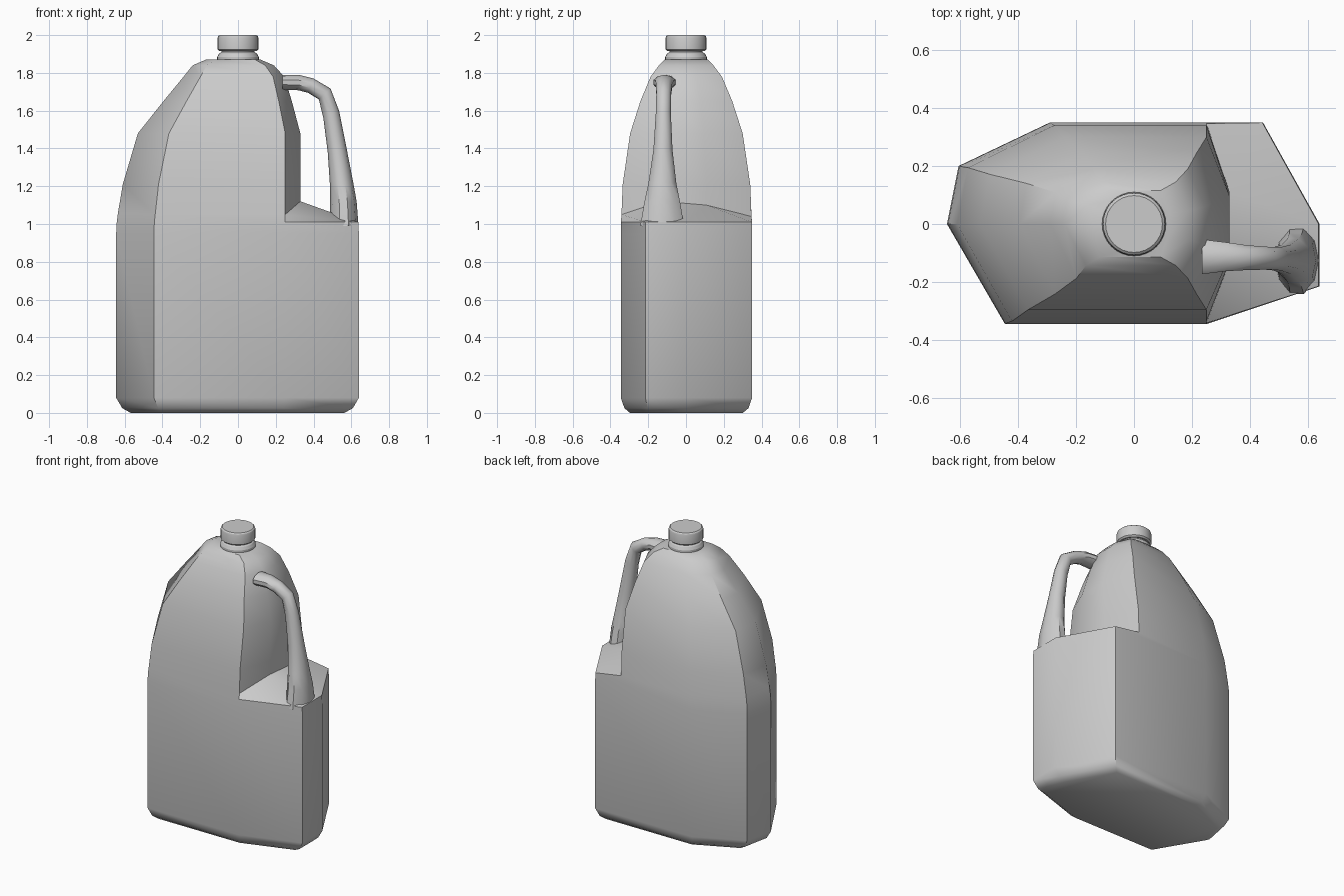
import bpy, bmesh
from math import cos, sin, tau
from mathutils import Vector

if "Cube" in bpy.data.objects:
    bpy.data.objects.remove(bpy.data.objects["Cube"])


def loft(name, rings, angle=0.7):
    """Skin a list of equal-sized point rings and close both ends."""
    bm = bmesh.new()
    vs = [[bm.verts.new(p) for p in r] for r in rings]
    n = len(vs[0])
    for a, b in zip(vs, vs[1:]):
        for i in range(n):
            j = (i + 1) % n
            bm.faces.new((a[i], a[j], b[j], b[i]))
    bm.faces.new(vs[0])
    bm.faces.new(vs[-1])
    bmesh.ops.recalc_face_normals(bm, faces=bm.faces)
    me = bpy.data.meshes.new(name)
    bm.to_mesh(me)
    bm.free()
    ob = bpy.data.objects.new(name, me)
    bpy.context.collection.objects.link(ob)
    bpy.ops.object.select_all(action='DESELECT')
    ob.select_set(True)
    bpy.context.view_layer.objects.active = ob
    bpy.ops.object.shade_smooth_by_angle(angle=angle)
    return ob


def lathe(name, profile, n=32):
    return loft(name, [[(r * cos(tau * i / n), r * sin(tau * i / n), z)
                        for i in range(n)] for r, z in profile], 0.5)


# Body: eight-sided footprint, notched on the right above the shoulder
foot = [(-.645, 0), (-.605, .2), (-.29, .35), (.445, .35),
        (.64, 0), (.64, -.215), (.25, -.345), (-.445, -.345)]
notch = [(-.645, 0), (-.605, .2), (-.29, .35), (.25, .35),
         (.33, .11), (.33, -.13), (.25, -.345), (-.445, -.345)]
notch_z = [1.06, 1.06, 1.05, 1.04, 1.10, 1.12, 1.05, 1.05]

rings = [[(x * sx, y * sy, z) for x, y in foot]
         for z, sx, sy in [(0, .88, .86), (.025, .95, .945), (.08, 1, 1),
                           (.95, 1, 1), (1.01, .995, .998)]]
rings.append([(x * (.985 if x < 0 else 1), y * .99, z)
              for (x, y), z in zip(notch, notch_z)])
for z, left, right, half in [(1.21, .61, .33, .34), (1.48, .53, .33, .30),
                             (1.65, .395, .285, .245), (1.78, .288, .245, .19),
                             (1.84, .24, .19, .145), (1.87, .17, .12, .115)]:
    rings.append([(x * (left / .645 if x < 0 else right / .33), y * half / .35, z)
                  for x, y in notch])
loft("jug_body", rings)

# Handle: outer x,z / inner x,z / centre y / half width
stations = [(.235, 1.79, .235, 1.71, -.113, .063), (.32, 1.79, .32, 1.708, -.113, .052),
            (.40, 1.77, .37, 1.695, -.116, .045), (.49, 1.717, .428, 1.66, -.118, .041),
            (.535, 1.60, .452, 1.56, -.12, .042), (.575, 1.40, .475, 1.38, -.122, .053),
            (.61, 1.22, .487, 1.2, -.125, .078), (.628, 1.12, .488, 1.1, -.126, .10),
            (.638, .99, .485, .99, -.126, .122)]
N = 10
handle = []
for ox, oz, ix, iz, yc, hw in stations:
    o, i = Vector((ox, yc, oz)), Vector((ix, yc, iz))
    mid, arm = (o + i) / 2, (o - i) / 2
    handle.append([mid + arm * cos(tau * k / N) + Vector((0, hw * sin(tau * k / N), 0))
                   for k in range(N)])
loft("handle", handle)

# Neck and screw cap
lathe("neck", [(.11, 1.85), (.11, 1.885), (.10, 1.903), (.088, 1.91), (.088, 1.93)])
lathe("cap", [(.098, 1.915), (.108, 1.924), (.108, 1.985), (.105, 1.994), (.098, 2.0)])
